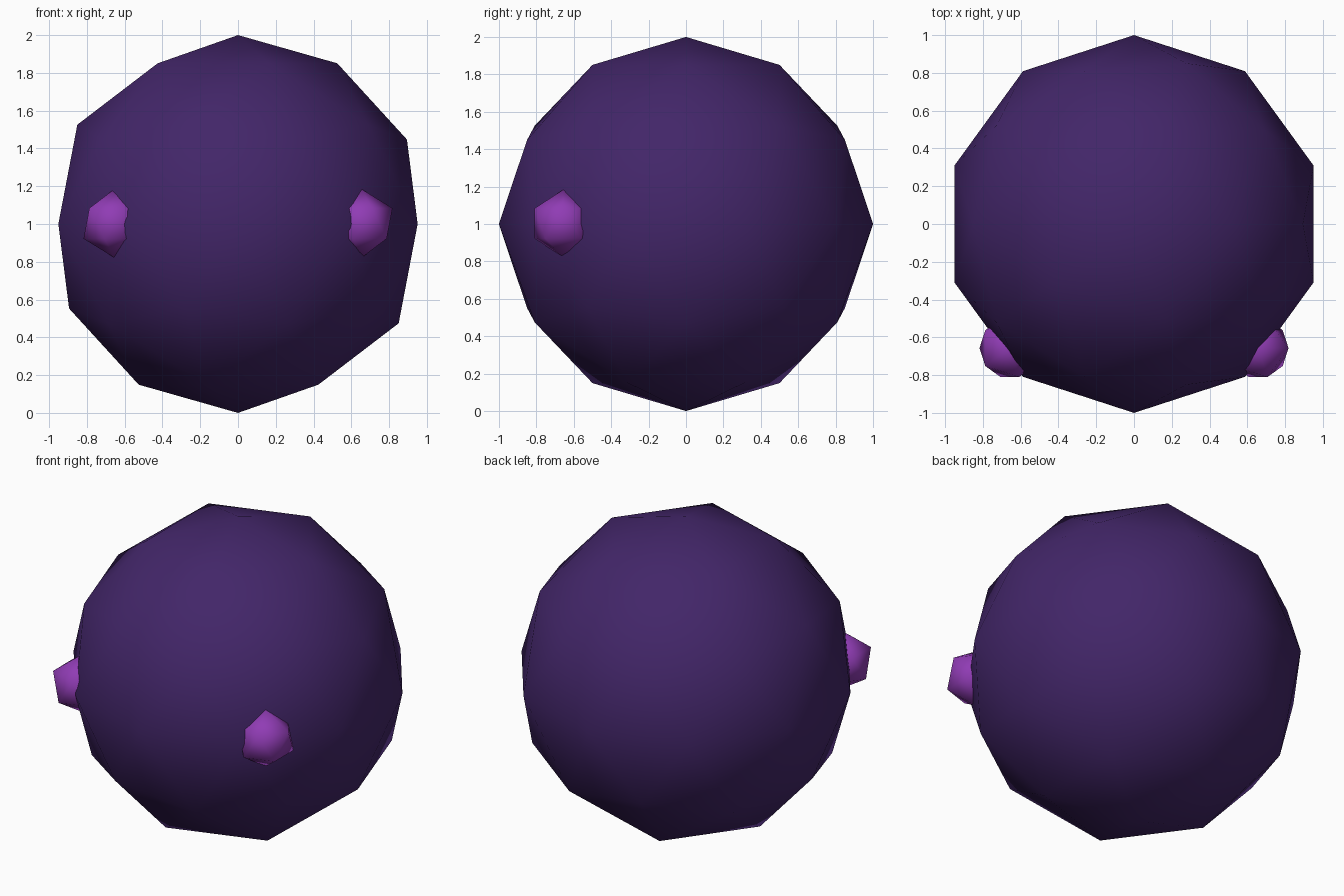
import bpy

default = bpy.data.objects.get("Cube")
if default:
    bpy.data.objects.remove(default, do_unlink=True)


def make_material(name, rgb):
    mat = bpy.data.materials.new(name)
    mat.use_nodes = True
    color = (*rgb, 1.0)
    mat.diffuse_color = color
    bsdf = mat.node_tree.nodes["Principled BSDF"]
    bsdf.inputs["Base Color"].default_value = color
    bsdf.inputs["Roughness"].default_value = 0.8
    return mat


def make_ball(name, radius, location, subdivisions, mat):
    bpy.ops.mesh.primitive_ico_sphere_add(
        subdivisions=subdivisions, radius=radius, location=location)
    ball = bpy.context.object
    ball.name = name
    ball.data.materials.append(mat)
    bpy.ops.object.shade_smooth()
    return ball


dark_purple = make_material("dark purple", (0.055, 0.019, 0.14))
bright_violet = make_material("bright violet", (0.28, 0.045, 0.46))

# Round low-poly body
make_ball("body", 1.0, (0, 0, 1), 2, dark_purple)

# Faceted eyes set into the front corners
for side, sign in (("left", 1), ("right", -1)):
    make_ball(side + "_eye", 0.18, (sign * 0.657, -0.657, 1.003), 1, bright_violet)
